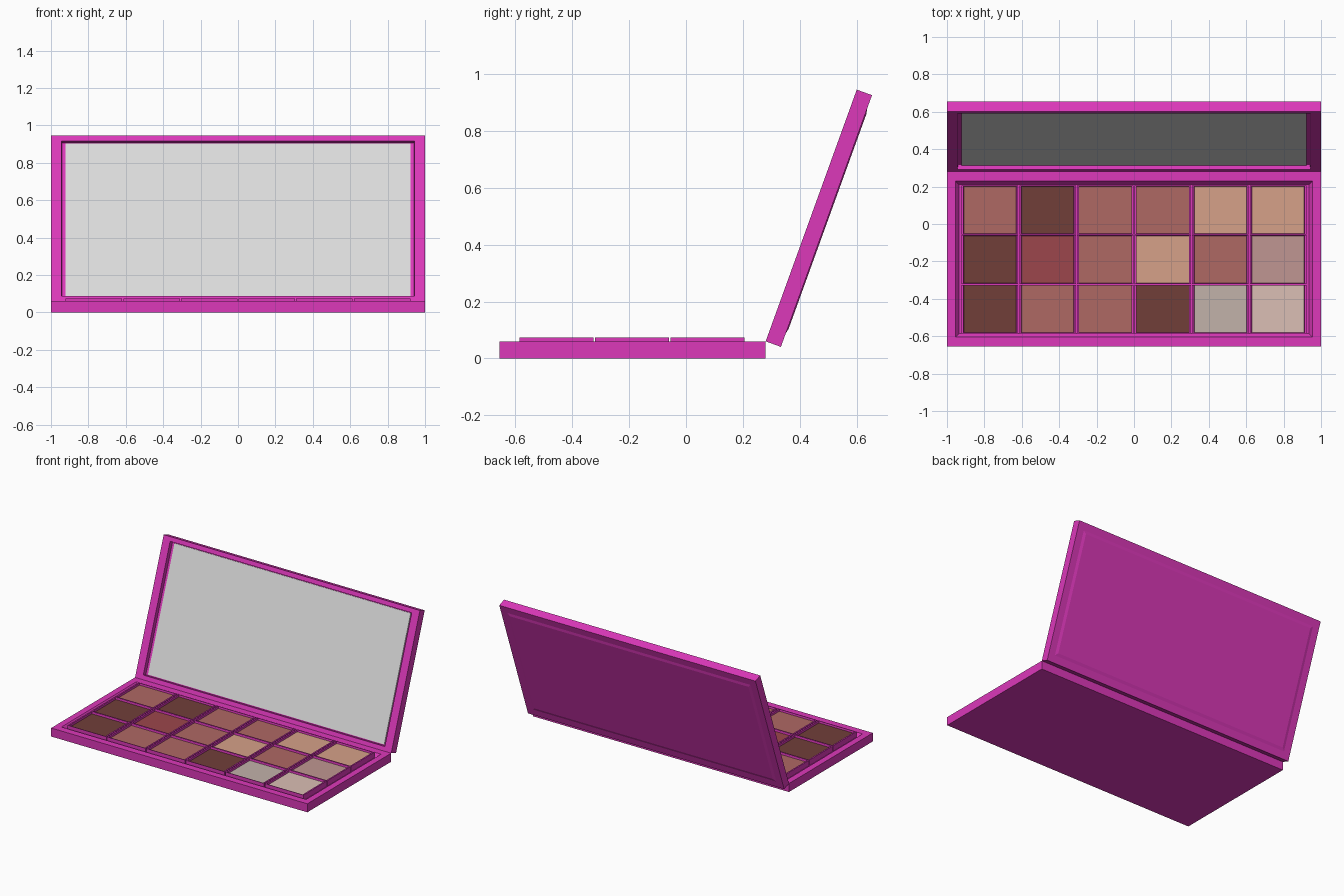
import bpy, bmesh, math
from mathutils import Matrix, Vector

cube = bpy.data.objects.get("Cube")
if cube:
    bpy.data.objects.remove(cube, do_unlink=True)


def material(name, rgb):
    lin = [((c / 255 + 0.055) / 1.055) ** 2.4 for c in rgb] + [1.0]
    m = bpy.data.materials.new(name)
    m.use_nodes = True
    m.diffuse_color = lin
    m.node_tree.nodes["Principled BSDF"].inputs["Base Color"].default_value = lin
    return m


magenta = material("magenta_case", (220, 56, 186))
silver = material("mirror_silver", (220, 220, 220))
shades = {
    "A": material("rose_brown", (175, 104, 100)),
    "B": material("dark_brown", (113, 63, 57)),
    "C": material("warm_tan", (214, 161, 137)),
    "D": material("brick_red", (156, 70, 76)),
    "E": material("dusty_mauve", (192, 150, 146)),
    "F": material("warm_grey", (194, 178, 170)),
    "G": material("pale_beige", (219, 191, 181)),
}


def box(bm, size, centre):
    m = Matrix.Translation(centre) @ Matrix.Diagonal((*size, 1))
    bmesh.ops.create_cube(bm, size=1, matrix=m)


def inset_panel(bm, side, margin, depth, slope=0.0):
    """Frame the top (side=1) or bottom (side=-1) face, then sink or raise its middle."""
    bm.normal_update()
    face = next(f for f in bm.faces if f.normal.z * side > 0.9)
    centre = face.calc_center_median()
    steps = ((margin, 0.0), ((slope, slope), depth))
    for (mx, my), move in steps:
        bmesh.ops.inset_individual(bm, faces=[face], thickness=0.001, depth=0)
        for v in face.verts:
            d = v.co - centre
            v.co.x -= math.copysign(mx - 0.001, d.x)
            v.co.y -= math.copysign(my - 0.001, d.y)
            v.co.z += side * move
    return face


def finish(bm, name, mats, matrix=Matrix()):
    me = bpy.data.meshes.new(name)
    bm.to_mesh(me)
    bm.free()
    for m in mats:
        me.materials.append(m)
    ob = bpy.data.objects.new(name, me)
    ob.matrix_world = matrix
    bpy.context.collection.objects.link(ob)
    return ob


# Base slab with a sloped recess for the pans
bm = bmesh.new()
box(bm, (2, 0.935, 0.06), (0, -0.1875, 0.03))
inset_panel(bm, 1, (0.045, 0.05), -0.025, 0.02)
finish(bm, "base_case", [magenta])

# Pans: thin-rimmed trays with sunken powder, listed back row first
rows = ["ABAACC", "BDACAE", "BAABFG"]
for r, row in enumerate(rows):
    for c, key in enumerate(row):
        bm = bmesh.new()
        x, y = (c - 2.5) * 0.308, -0.19 + (1 - r) * 0.265
        box(bm, (0.302, 0.26, 0.043), (x, y, 0.0525))
        inset_panel(bm, 1, (0.01, 0.003), -0.014).material_index = 1
        finish(bm, f"pan_row{r + 1}_{c + 1}", [magenta, shades[key]])

# Lid, modelled flat with its hinge edge at the origin, then swung open
swing = Matrix.Translation((0, 0.28, 0.06)) @ Matrix.Rotation(math.radians(70.1), 4, "X")
length, thick = 0.941, 0.057
bm = bmesh.new()
box(bm, (2, length, thick), (0, length / 2, -thick / 2))
inset_panel(bm, 1, (0.057, 0.03), -0.028)
inset_panel(bm, -1, (0.05, 0.05), 0.004, 0.02)
finish(bm, "lid_case", [magenta], swing)

# Mirror plate set into the lid
bm = bmesh.new()
box(bm, (1.845, length - 0.075, 0.006), (0, length / 2, -0.025))
finish(bm, "mirror", [silver], swing)
